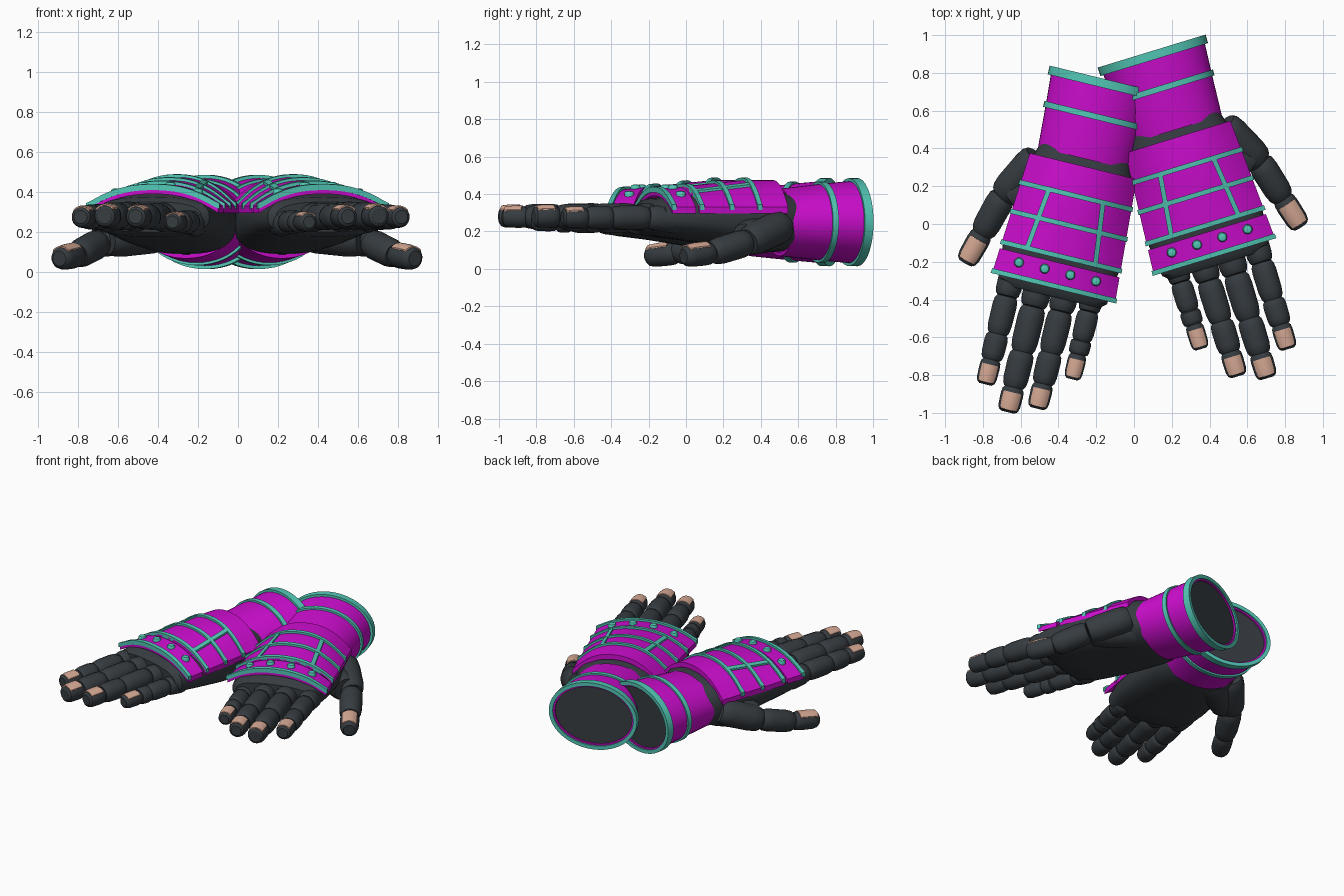
import bpy, bmesh, math
from mathutils import Matrix, Vector

cube = bpy.data.objects.get("Cube")
if cube:
    bpy.data.objects.remove(cube, do_unlink=True)


def material(name, rgb):
    m = bpy.data.materials.new(name)
    m.use_nodes = True
    m.diffuse_color = (*rgb, 1)
    m.node_tree.nodes["Principled BSDF"].inputs["Base Color"].default_value = (*rgb, 1)
    return m


MAGENTA = material("magenta armour", (0.61, 0.004, 0.62))
TEAL = material("teal trim", (0.085, 0.57, 0.46))
DARK = material("charcoal glove", (0.037, 0.045, 0.052))
NAIL = material("beige nail", (0.68, 0.40, 0.30))

placement = Matrix()   # set for each hand
prefix = ""


def finish(bm, name, mat, angle=35):
    bm.transform(placement)
    bmesh.ops.recalc_face_normals(bm, faces=bm.faces)
    mesh = bpy.data.meshes.new(prefix + name)
    bm.to_mesh(mesh)
    bm.free()
    mesh.materials.append(mat)
    ob = bpy.data.objects.new(prefix + name, mesh)
    bpy.context.collection.objects.link(ob)
    bpy.ops.object.select_all(action="DESELECT")
    ob.select_set(True)
    bpy.context.view_layer.objects.active = ob
    bpy.ops.object.shade_smooth_by_angle(angle=math.radians(angle))


def skin(bm, rings, closed=False):
    """Bridge rings of points; cap the ends unless the rings close on themselves."""
    rows = [[bm.verts.new(p) for p in r] for r in rings]
    n = len(rows[0])
    for a, b in zip(rows, rows[1:] + (rows[:1] if closed else [])):
        for i in range(n):
            bm.faces.new((a[i], a[(i + 1) % n], b[(i + 1) % n], b[i]))
    if not closed:
        bm.faces.new(rows[0])
        bm.faces.new(rows[-1])


def loft(name, sections, mat, power=2.0, closed=False, n=48):
    """Superelliptic sections along the arm: (y, half width, half height, centre z)."""
    def point(y, hw, hz, zc, a):
        c, s = math.cos(a), math.sin(a)
        e = 2 / power
        return (hw * math.copysign(abs(c) ** e, c), y, zc + hz * math.copysign(abs(s) ** e, s))
    bm = bmesh.new()
    skin(bm, [[point(*sec, math.tau * i / n) for i in range(n)] for sec in sections], closed)
    finish(bm, name, mat)


def frame(p0, p1):
    p0, p1 = Vector(p0), Vector(p1)
    d = (p1 - p0).normalized()
    hint = Vector((0, 0, 1)) if abs(d.z) < 0.9 else Vector((0, 1, 0))
    side = d.cross(hint).normalized()
    return p0, p1, side, side.cross(d)


def tube(name, p0, p1, r, profile, mat, n=16):
    p0, p1, side, up = frame(p0, p1)
    bm = bmesh.new()
    skin(bm, [[p0.lerp(p1, f) + r * k * (side * math.cos(a) + up * math.sin(a))
               for a in (math.tau * (i + 0.5) / n for i in range(n))] for f, k in profile])
    finish(bm, name, mat)


def slab(bm, grid, offset):
    """Grid of points thickened by an offset."""
    rows = [[bm.verts.new(p) for p in r] for r in grid]
    for a, b in zip(rows, rows[1:]):
        for i in range(len(a) - 1):
            bm.faces.new((a[i], a[i + 1], b[i + 1], b[i]))
    ext = bmesh.ops.extrude_face_region(bm, geom=bm.faces[:], use_keep_orig=True)
    moved = [v for v in ext["geom"] if isinstance(v, bmesh.types.BMVert)]
    bmesh.ops.translate(bm, verts=moved, vec=offset)


def nail(name, p0, p1, r):
    p0, p1, side, up = frame(p0, p1)
    grid = [[p0.lerp(p1, f) + r * k * (side * math.sin(a) + up * math.cos(a))
             for a in (math.radians(-48 + 12 * i) for i in range(9))]
            for f, k in ((0.2, 1.05), (0.6, 1.05), (0.9, 0.97))]
    bm = bmesh.new()
    slab(bm, grid, -0.009 * up)
    finish(bm, name, NAIL)


# Arched surface of the back of the hand
def half_width(y):
    return 0.335 - 0.066 * y


def arch(x, y):
    t = min(1, abs(x) / half_width(y))
    top = 0.425 + 0.05 * min(1, max(0, y) / 0.5)
    return 0.33 + (top - 0.33) * (1 - t ** 2.3)


def plate(name, y0, y1, mat, lift=0.0, thick=0.035, span0=None, span1=None, nx=24, ny=6):
    bm = bmesh.new()
    grid = []
    for j in range(ny + 1):
        f = j / ny
        y = y0 + (y1 - y0) * f
        w = half_width(y) + lift * 0.5
        a, b = span0 or (-w, w)
        if span0:
            a, b = (a + (span1[0] - a) * f, b + (span1[1] - b) * f)
        grid.append([(x, y, arch(x, y) + lift)
                     for x in (a + (b - a) * i / nx for i in range(nx + 1))])
    slab(bm, grid, Vector((0, 0, -thick)))
    finish(bm, name, mat)


SEGMENT = [(0, 0.78), (0.08, 0.94), (0.25, 1.0), (0.75, 0.98), (0.92, 0.9), (1, 0.76)]
TIP = [(0, 0.78), (0.1, 0.95), (0.3, 1.0), (0.75, 0.97), (0.92, 0.85), (1, 0.6)]


def digit(name, points, radii):
    for i, (p0, p1, r) in enumerate(zip(points, points[1:], radii)):
        last = i == len(radii) - 1
        tube(f"{name}_segment_{i + 1}", p0, p1, r, TIP if last else SEGMENT, DARK)
    nail(name + "_nail", points[-2], points[-1], radii[-1])


def hand():
    # Palm and wrist
    loft("palm", [(-0.05, 0.26, 0.075, 0.275), (-0.02, 0.295, 0.1, 0.275),
                  (0.15, 0.315, 0.123, 0.277), (0.35, 0.31, 0.15, 0.272),
                  (0.58, 0.285, 0.168, 0.262), (0.66, 0.27, 0.165, 0.255),
                  (0.76, 0.235, 0.15, 0.25)], DARK, power=2.6)
    loft("forearm", [(0.7, 0.23, 0.15, 0.25), (1.115, 0.268, 0.204, 0.25)], DARK)

    # Flared cuff with its trim rings
    loft("cuff", [(0.70, 0.256, 0.18, 0.248), (0.93, 0.27, 0.205, 0.25), (1.125, 0.284, 0.222, 0.25),
                  (1.125, 0.262, 0.2, 0.25), (0.70, 0.235, 0.16, 0.248)], MAGENTA, closed=True)
    for name, y, width, hw, hz in (("cuff_rim", 1.088, 0.047, 0.298, 0.235),
                                   ("cuff_band", 0.915, 0.032, 0.281, 0.216)):
        loft(name, [(y, hw, hz, 0.25), (y + width, hw + 0.001, hz + 0.001, 0.25),
                    (y + width, hw - 0.025, hz - 0.025, 0.25),
                    (y, hw - 0.025, hz - 0.025, 0.25)], TEAL, closed=True)

    # Armour plates on the back of the hand
    plate("back_plate", 0.155, 0.66, MAGENTA)
    plate("knuckle_plate", 0.0, 0.133, MAGENTA)
    for name, y in (("knuckle_trim", -0.005), ("front_trim", 0.155),
                    ("middle_trim", 0.325), ("rear_trim", 0.485)):
        plate(name, y, y + 0.026, TEAL, lift=0.014, thick=0.03, ny=1)
    for side, s in (("inner", -1), ("outer", 1)):
        rear, front = s * 0.148, s * 0.186
        plate(side + "_strap", 0.17, 0.495, TEAL, lift=0.012, thick=0.02, nx=2,
              span0=(front - 0.013, front + 0.013), span1=(rear - 0.013, rear + 0.013))

    # Knuckle studs
    for i in range(4):
        x, y = -0.21 + 0.14 * i, 0.084
        z = arch(x, y)
        tube(f"stud_{i + 1}", (x, y, z - 0.015), (x, y, z + 0.02), 0.026,
             [(0, 1), (0.7, 1), (0.92, 0.8), (1, 0.5)], TEAL)

    # Fingers
    for name, x, tip, r, z in (("index_finger", 0.23, 0.585, 0.06, 0.275),
                               ("middle_finger", 0.08, 0.70, 0.066, 0.28),
                               ("ring_finger", -0.067, 0.645, 0.063, 0.277),
                               ("little_finger", -0.21, 0.45, 0.054, 0.25)):
        stops = (-0.06, 0.18 * tip, 0.53 * tip, tip - 0.135, tip)
        digit(name, [(x, -s, z - 0.015 * (i == 0)) for i, s in enumerate(stops)],
              [r * k for k in (1.17, 1.1, 1.05, 0.93)])

    # Thumb and its mound
    tube("thumb_mound", (0.1, 0.66, 0.2), (0.335, 0.4, 0.165), 0.1, SEGMENT, DARK, 20)
    digit("thumb", [(0.25, 0.65, 0.235), (0.375, 0.41, 0.145), (0.435, 0.19, 0.085),
                    (0.485, 0.015, 0.067)], [0.09, 0.075, 0.063])


for prefix, centre, degrees, flip in (("left_", (0.425, -0.17, 0), 17, 1),
                                      ("right_", (-0.425, -0.335, 0), -13.7, -1)):
    placement = (Matrix.Translation(centre) @ Matrix.Rotation(math.radians(degrees), 4, "Z")
                 @ Matrix.Diagonal((flip, 1, 1, 1)))
    hand()
